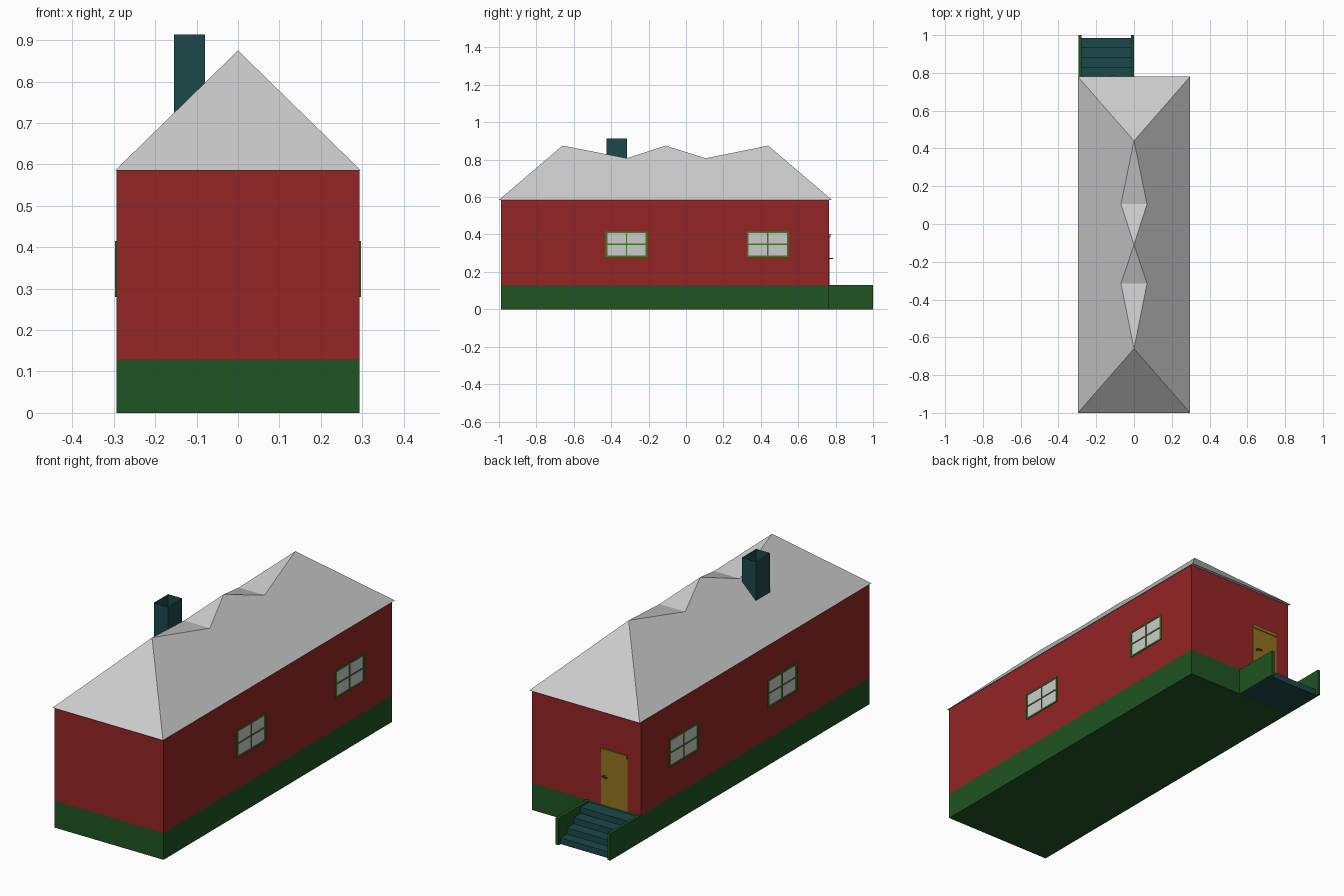
import bpy
import bmesh

if "Cube" in bpy.data.objects:
    bpy.data.objects.remove(bpy.data.objects["Cube"])


def material(name, rgb):
    m = bpy.data.materials.new(name)
    m.diffuse_color = (*rgb, 1)
    m.use_nodes = True
    m.node_tree.nodes["Principled BSDF"].inputs["Base Color"].default_value = m.diffuse_color
    return m


RED = material("red_wall", (0.30, 0.018, 0.018))
GREEN = material("dark_green", (0.014, 0.09, 0.016))
FRAME = material("frame_green", (0.05, 0.20, 0.015))
TEAL = material("teal", (0.012, 0.065, 0.07))
YELLOW = material("ochre", (0.30, 0.17, 0.015))
METAL = material("handle_grey", (0.08, 0.08, 0.08))


def mesh_object(name, verts, faces, mat=None):
    me = bpy.data.meshes.new(name)
    me.from_pydata(verts, [], faces)
    bm = bmesh.new()
    bm.from_mesh(me)
    bmesh.ops.recalc_face_normals(bm, faces=bm.faces)
    bm.to_mesh(me)
    bm.free()
    ob = bpy.data.objects.new(name, me)
    bpy.context.collection.objects.link(ob)
    if mat:
        me.materials.append(mat)
    return ob


def box(name, x, y, z, mat=None, open_ends=False):
    verts = [(a, b, c) for c in z for a, b in
             ((x[0], y[0]), (x[1], y[0]), (x[1], y[1]), (x[0], y[1]))]
    faces = [(i, (i + 1) % 4, (i + 1) % 4 + 4, i + 4) for i in range(4)]
    if not open_ends:
        faces += [(3, 2, 1, 0), (4, 5, 6, 7)]
    return mesh_object(name, verts, faces, mat)


# Body
W, Y0, Y1 = 0.293, -0.99, 0.765
box("foundation", (-W, W), (Y0, Y1), (0, 0.13), GREEN)
box("walls", (-W, W), (Y0, Y1), (0.13, 0.585), RED)

# Hipped roof with two triangular notches in the ridge
E, ZE, ZR = 0.297, 0.585, 0.875
verts = [(-E, -1, ZE), (E, -1, ZE), (E, 0.78, ZE), (-E, 0.78, ZE),
         (0, -0.66, ZR), (0, -0.11, ZR), (0, 0.44, ZR)]
for y in (-0.315, 0.105):
    verts += [(s * 0.069, y, ZR - 0.069 * (ZR - ZE) / E) for s in (-1, 1)]
faces = [(0, 1, 4), (2, 3, 6), (3, 2, 1, 0),
         (1, 2, 6, 10, 5, 8, 4), (3, 0, 4, 7, 5, 9, 6),
         (4, 8, 7), (5, 7, 8), (5, 10, 9), (6, 9, 10)]
mesh_object("roof", verts, faces)

# Open chimney flue
box("chimney", (-0.155, -0.08), (-0.425, -0.315), (0.72, 0.913), TEAL, True)

# Windows on both long sides
for s, side in ((-1, "left"), (1, "right")):
    for yc in (-0.318, 0.437):
        def part(name, y, z, depth, mat=None):
            box(f"{side}_window_{name}", sorted((s * 0.288, s * (W + depth))),
                (yc + y[0], yc + y[1]), z, mat)
        part("pane", (-0.108, 0.108), (0.284, 0.411), 0.001)
        for y in (-0.107, 0, 0.107):
            w = 0.005 if y else 0.003
            part("upright", (y - w, y + w), (0.28, 0.415), 0.004, FRAME)
        for z, w in ((0.284, 0.004), (0.348, 0.003), (0.411, 0.004)):
            part("rail", (-0.11, 0.11), (z - w, z + w), 0.004, FRAME)

# Back door with header and lever handle
box("door", (-0.222, -0.08), (0.755, 0.768), (0.13, 0.40), YELLOW)
box("door_header", (-0.222, -0.08), (0.755, 0.772), (0.385, 0.402), YELLOW)
box("handle_stem", (-0.102, -0.096), (0.765, 0.784), (0.268, 0.275), METAL)
box("handle_lever", (-0.122, -0.096), (0.780, 0.785), (0.268, 0.275), METAL)

# Stairs: one stepped profile extruded between two side walls
profile = [(Y1, 0)]
fronts = [0.984, 0.935, 0.883, 0.83]
for i, y in enumerate(fronts):
    profile += [(y, i * 0.03), (y, (i + 1) * 0.03)]
profile.append((Y1, 0.12))
n = len(profile)
verts = [(x, y, z) for x in (-0.279, -0.015) for y, z in profile]
faces = [tuple(range(n)), tuple(range(2 * n - 1, n - 1, -1))]
faces += [(i, (i + 1) % n, (i + 1) % n + n, i + n) for i in range(n)]
mesh_object("stairs", verts, faces, TEAL)
for name, x in (("left_stair_wall", (-W, -0.279)), ("right_stair_wall", (-0.015, 0))):
    box(name, x, (Y1, 1.0), (0, 0.13), GREEN)
